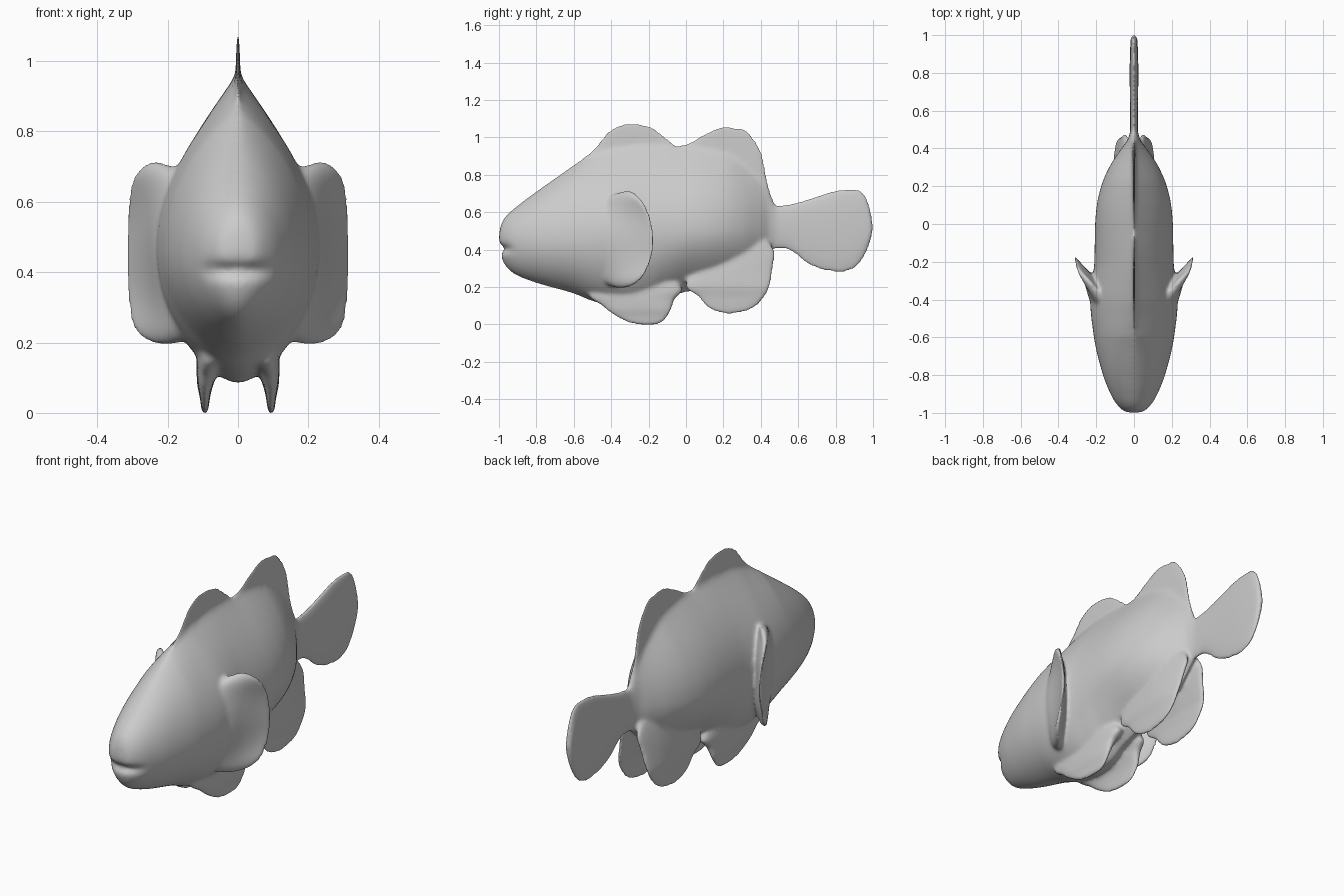
import bpy, bmesh, math

if "Cube" in bpy.data.objects:
    bpy.data.objects.remove(bpy.data.objects["Cube"])


def curve(pts):
    """Monotone cubic interpolation through (y, value) pairs."""
    n = len(pts)
    d = [(pts[i + 1][1] - pts[i][1]) / (pts[i + 1][0] - pts[i][0]) for i in range(n - 1)]
    m = [d[0]] + [0 if a * b <= 0 else 2 * a * b / (a + b) for a, b in zip(d, d[1:])] + [d[-1]]

    def f(y):
        y = min(max(y, pts[0][0]), pts[-1][0])
        i = 0
        while i < n - 2 and y > pts[i + 1][0]:
            i += 1
        h = pts[i + 1][0] - pts[i][0]
        t = (y - pts[i][0]) / h
        return ((2*t**3 - 3*t*t + 1) * pts[i][1] + (t**3 - 2*t*t + t) * h * m[i]
                + (3*t*t - 2*t**3) * pts[i + 1][1] + (t**3 - t*t) * h * m[i + 1])
    return f


def make(name, verts, faces):
    me = bpy.data.meshes.new(name)
    me.from_pydata(verts, [], faces)
    bm = bmesh.new()
    bm.from_mesh(me)
    bmesh.ops.remove_doubles(bm, verts=bm.verts, dist=1e-5)
    bmesh.ops.recalc_face_normals(bm, faces=bm.faces)
    for f in bm.faces:
        f.smooth = True
    bm.to_mesh(me)
    bm.free()
    ob = bpy.data.objects.new(name, me)
    bpy.context.collection.objects.link(ob)
    return ob


def skin(rings, n):
    return [(r*n + k, r*n + (k+1) % n, (r+1)*n + (k+1) % n, (r+1)*n + k)
            for r in range(rings - 1) for k in range(n)]


# Outline with fins, top of the solid core, half width, and section fullness
top = curve([(-1, .46), (-.998, .49), (-.99, .53), (-.97, .57), (-.9, .635), (-.8, .71), (-.6, .855),
             (-.5, .935), (-.4, 1.045), (-.3, 1.079), (-.2, 1.064), (-.1, .997), (-.05, .959),
             (0, .967), (.1, 1.022), (.2, 1.059), (.3, 1.05), (.36, 1), (.41, .91), (.437, .77),
             (.457, .69), (.485, .638), (.55, .645), (.7, .688), (.8, .718), (.9, .728),
             (.95, .706), (.98, .64), (.997, .56), (1.003, .51)])
bottom = curve([(-1, .46), (-.998, .41), (-.99, .37), (-.97, .32), (-.94, .285), (-.9, .26), (-.8, .222),
                (-.6, .165), (-.5, .125), (-.4, .10), (-.3, .085), (-.2, .095), (-.1, .14), (0, .17),
                (.1, .185), (.3, .25), (.4, .33), (.45, .385), (.48, .403), (.53, .403), (.58, .378),
                (.65, .322), (.75, .285), (.83, .277), (.9, .297), (.95, .355), (.98, .42), (1.003, .51)])
core = curve([(-.6, .856), (-.5, .905), (-.4, .94), (-.2, .962), (0, .955), (.2, .92), (.35, .82),
              (.45, .7), (.5, .63)])
width = curve([(-1, 0), (-.998, .022), (-.99, .042), (-.97, .066), (-.94, .09), (-.9, .112), (-.8, .152),
               (-.6, .2), (-.4, .22), (-.3, .209), (-.2, .198), (0, .194), (.1, .185), (.2, .162),
               (.3, .12), (.4, .055), (.45, .02), (.5, .008), (.8, .011), (.98, .006), (1.003, 0)])
middle = curve([(-1, .46), (-.8, .45), (-.4, .47), (0, .5), (.45, .52), (1, .51)])
upper_full = curve([(-1, .5), (-.8, .6), (-.6, .85), (-.4, 1.15), (0, 1.15), (.4, 1.1), (.5, .5), (1, .5)])
lower_full = curve([(-1, .6), (-.3, .62), (-.1, .9), (.1, 1.2), (.4, 1.2), (.5, .5), (1, .5)])


def half_width(y, z):
    zc = middle(y)
    if z > zc:
        limit, p = top(y), upper_full(y)
        if -.6 < y < .48:
            limit = min(limit, core(y))
    else:
        limit, p = bottom(y), lower_full(y)
    t = min(abs((z - zc) / (limit - zc)), 1) if abs(limit - zc) > 1e-6 else 1
    return width(y) * (1 - t*t) ** p


N, S = 96, 200
verts = []
for i in range(S + 1):
    y = .0015 - 1.0015 * math.cos(math.pi * i / S)
    zt, zb, zc = top(y), bottom(y), middle(y)
    rim = .012 * min(1, max(0, zt - zb) / .15)
    for k in range(N):
        a = 2 * math.pi * k / N
        c, s = math.cos(a), math.sin(a)
        z = zc + s * (zt - zc if s > 0 else zc - zb)
        x = math.copysign(half_width(y, z) + rim * abs(c), c)
        # mouth crease
        dy = 0
        if y < -.85:
            dy = .03 * math.exp(-((z - .405) / .02) ** 2 - (x / .1) ** 4) * min(1, (-.85 - y) / .1)
        verts.append((x, y + dy, z))
parts = [make("fish_body", verts, skin(S + 1, N))]


def smooth_loop(pts, steps=6):
    """Closed Catmull-Rom loop."""
    out, n = [], len(pts)
    for i in range(n):
        a, b, c, d = (pts[(i + j) % n] for j in (-1, 0, 1, 2))
        for s in range(steps):
            t = s / steps
            out.append(tuple(.5 * (2*b[q] + (c[q]-a[q])*t + (2*a[q]-5*b[q]+4*c[q]-d[q])*t*t
                                   + (3*b[q]-a[q]-3*c[q]+d[q])*t**3) for q in (0, 1)))
    return out


def fin(name, outline, center, mid_x, thick):
    """Pair of lens shaped fins: side outline (y, z), bent by mid_x, half thickness by thick."""
    loop = smooth_loop(outline)
    n, R, v = len(loop), 16, []
    for i in range(2 * R + 1):
        a = math.pi * i / (2 * R)
        r, side = math.sin(a), math.cos(a)
        side = math.copysign(abs(side) ** .6, side)
        for y, z in loop:
            yy, zz = center[0] + (y - center[0]) * r, center[1] + (z - center[1]) * r
            v.append((mid_x(yy, zz) + side * thick(yy, zz), yy, zz))
    for sx, label in ((1, "left_"), (-1, "right_")):
        parts.append(make(label + name, [(sx * x, y, z) for x, y, z in v], skin(2 * R + 1, n)))


# Side fins flaring off the cheeks
def side_thick(y, z):
    return .014 + .026 * min(max((-.19 - y) / .12, 0), 2)


def side_mid(y, z):
    q = min(abs(z - .455) / .255, 1)
    edge = -.18 - .12 * q ** 3
    s = min(max((y - edge + .32) / .32, 0), 1) ** 1.3
    return (half_width(y, z) - .008) * (1 - s) + (.325 - .045 * q ** 8) * s - side_thick(y, z)


fin("side_fin", [(-.32, .715), (-.26, .692), (-.203, .61), (-.172, .48), (-.178, .38), (-.215, .275),
                 (-.275, .212), (-.36, .193), (-.46, .24), (-.55, .35), (-.58, .47), (-.54, .58),
                 (-.43, .67)], (-.38, .455), side_mid, side_thick)

# Paired belly fins
fin("belly_fin", [(-.52, .16), (-.45, .10), (-.38, .045), (-.3, .006), (-.2, -.007), (-.13, .008),
                  (-.085, .063), (-.06, .135), (-.02, .19), (-.1, .27), (-.28, .3), (-.44, .25)],
    (-.25, .14), lambda y, z: .094 - .2 * max(0, z - .08),
    lambda y, z: .016 + .2 * max(0, z - .04))

# Paired rear fins, merging upward into the flanks
fin("rear_fin", [(.0, .2), (.06, .15), (.12, .085), (.2, .057), (.28, .06), (.36, .085), (.42, .145),
                 (.453, .22), (.466, .31), (.475, .39), (.42, .46), (.3, .48), (.15, .42), (.03, .31)],
    (.27, .24), lambda y, z: .088 - .2 * max(0, z - .2) - .04 * max(0, y - .35),
    lambda y, z: .016 + .13 * max(0, z - .14) * min(1, max(0, (.52 - y) / .25)))

# Fuse everything into one soft skin
for ob in parts:
    ob.select_set(True)
bpy.context.view_layer.objects.active = parts[0]
bpy.ops.object.join()
fish = parts[0]
fish.name = "fish"
fuse = fish.modifiers.new("fuse", 'REMESH')
fuse.mode = 'VOXEL'
fuse.voxel_size = .008
fuse.use_smooth_shade = True
soft = fish.modifiers.new("soften", 'SMOOTH')
soft.factor = .5
soft.iterations = 20
